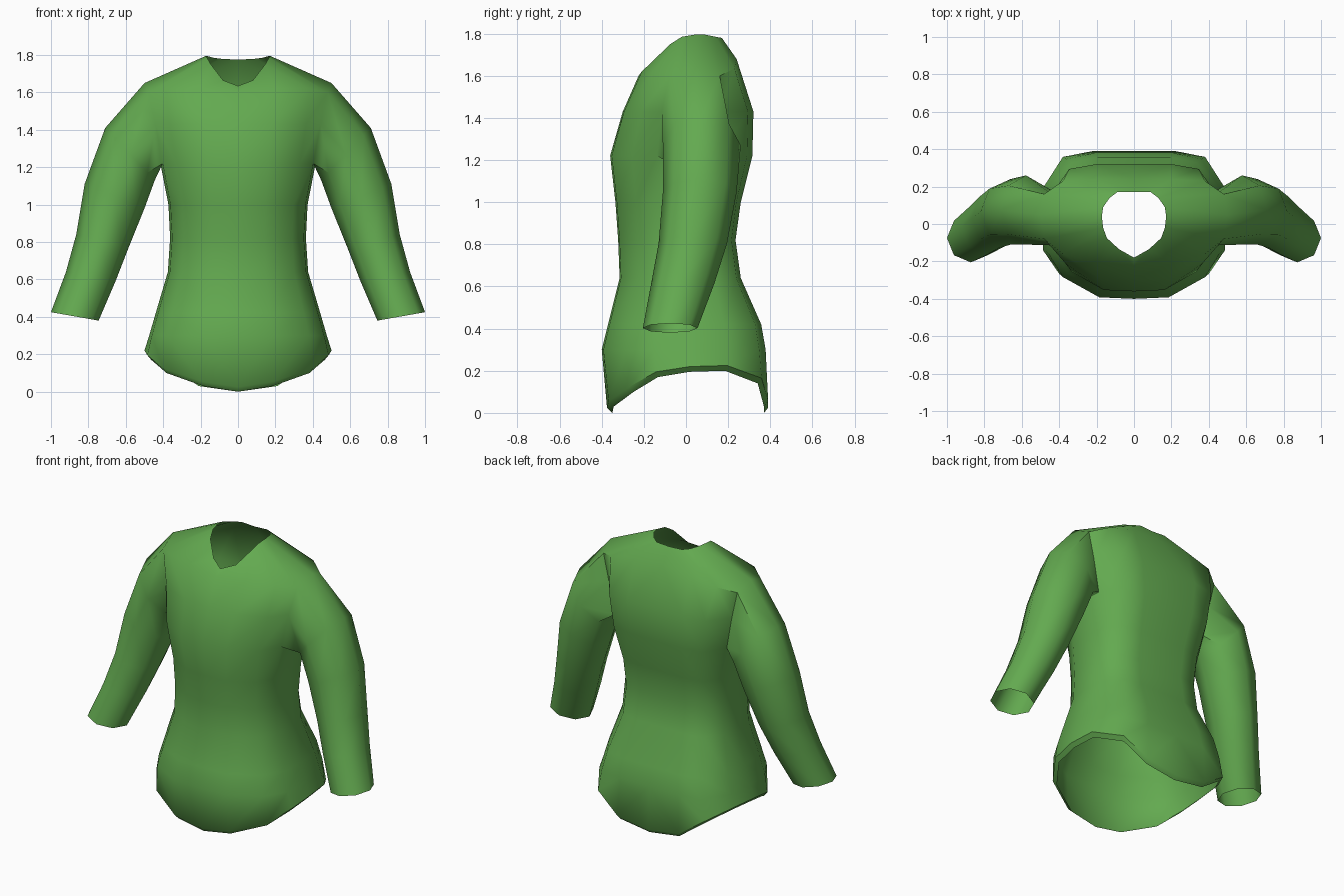
import bpy, bmesh, math
from mathutils import Vector

if "Cube" in bpy.data.objects:
    bpy.data.objects.remove(bpy.data.objects["Cube"])

# Half cross-section of the torso, front centre -> side -> back centre
PROFILE = [(0, -1), (.39, -.98), (.8, -.71), (.97, -.38), (1, .05),
           (.97, .5), (.76, .92), (.44, 1), (0, 1)]
HEM_Z = [0, .03, .1, .17, .195, .2, .14, .03, 0]
# Level height, half width, front depth, back depth
LEVELS = [(.3, .475, .40, .378), (.42, .44, .37, .357), (.64, .375, .315, .26), (.82, .363, .322, .235),
          (1.0, .372, .335, .26), (1.22, .415, .36, .315), (1.43, .455, .30, .32)]
SHOULDER = [(0, -.225, 1.6), (.2, -.21, 1.62), (.38, -.16, 1.62), (.48, -.08, 1.6), (.5, .05, 1.65),
            (.48, .16, 1.6), (.38, .23, 1.635), (.2, .24, 1.68), (0, .24, 1.68)]
NECK = [(0, -.18, 1.635), (.08, -.135, 1.665), (.145, -.075, 1.75), (.165, -.02, 1.785), (.172, .04, 1.795),
        (.165, .09, 1.795), (.13, .14, 1.785), (.09, .17, 1.78), (0, .17, 1.775)]
# Sleeve rings: outer x, z, inner x, z, front y, back y
SLEEVE = [(.71, 1.41, .445, 1.13, -.11, .26), (.82, 1.11, .50, .98, -.11, .24),
          (.865, .84, .585, .77, -.13, .195), (.92, .64, .655, .59, -.165, .135),
          (1.0, .425, .745, .38, -.205, .055)]


def section(w, f, b, zs):
    return [(px * w, py * (f if py < 0 else b), z) for (px, py), z in zip(PROFILE, zs)]


def bridge(bm, a, b, closed=False, skip=()):
    n = len(a)
    for i in range(n if closed else n - 1):
        if i not in skip:
            j = (i + 1) % n
            bm.faces.new((a[i], a[j], b[j], b[i]))


bm = bmesh.new()

# Torso, from the turned-in hem up to the neckline
rings = [section(.478, .35, .37, HEM_Z), section(.5, .375, .39, [z + .025 for z in HEM_Z])]
rings += [section(w, f, b, [z] * 9) for z, w, f, b in LEVELS]
rings += [SHOULDER, NECK]
torso = [[bm.verts.new(p) for p in r] for r in rings]
for k in range(len(torso) - 1):
    # leave the armhole open between the chest and shoulder rings
    bridge(bm, torso[k], torso[k + 1], skip=(3, 4) if k in (7, 8) else ())

# Sleeve, grown from the eight armhole points
low, mid, top = torso[7], torso[8], torso[9]
prev = [top[4], top[3], mid[3], low[3], low[4], low[5], mid[5], top[5]]
for ox, oz, ix, iz, yf, yb in SLEEVE:
    centre = Vector(((ox + ix) / 2, (yf + yb) / 2, (oz + iz) / 2))
    across = Vector(((ox - ix) / 2, 0, (oz - iz) / 2))
    fwd = Vector((0, (yf - yb) / 2, 0))
    ring = [bm.verts.new(centre + across * math.cos(k * math.pi / 4) + fwd * math.sin(k * math.pi / 4))
            for k in range(8)]
    bridge(bm, prev, ring, closed=True)
    prev = ring

# Drop the loose point inside the armhole
bmesh.ops.delete(bm, geom=[v for v in bm.verts if not v.link_faces], context='VERTS')

# Mirror to the other side
geo = bm.verts[:] + bm.edges[:] + bm.faces[:]
bmesh.ops.mirror(bm, geom=geo, axis='X', merge_dist=.0005)
bmesh.ops.remove_doubles(bm, verts=bm.verts[:], dist=.0005)
bmesh.ops.recalc_face_normals(bm, faces=bm.faces[:])
# Make sure the cloth faces outwards
front = min(bm.faces, key=lambda f: (f.calc_center_median() - Vector((.1, -.36, 1.1))).length)
if front.normal.y > 0:
    bmesh.ops.reverse_faces(bm, faces=bm.faces[:])

mesh = bpy.data.meshes.new("shirt")
bm.to_mesh(mesh)
bm.free()
shirt = bpy.data.objects.new("shirt", mesh)
bpy.context.collection.objects.link(shirt)

green = bpy.data.materials.new("green cloth")
green.diffuse_color = (.125, .40, .08, 1)
green.use_nodes = True
green.node_tree.nodes["Principled BSDF"].inputs["Base Color"].default_value = green.diffuse_color
mesh.materials.append(green)

bpy.context.view_layer.objects.active = shirt
shirt.select_set(True)
bpy.ops.object.shade_smooth_by_angle(angle=math.radians(50))
